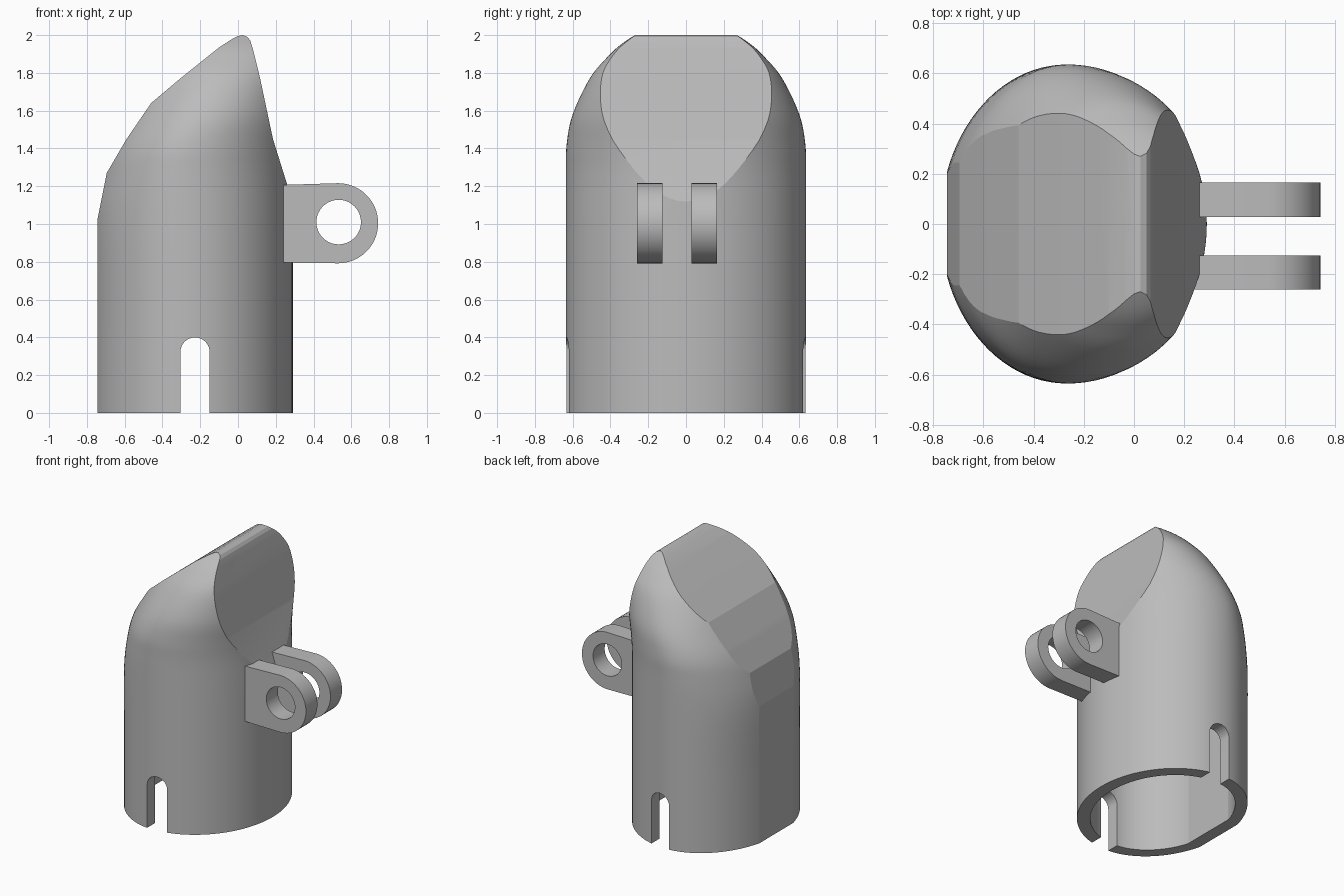
import bpy, bmesh
from math import sin, cos, pi

old = bpy.data.objects.get("Cube")
if old:
    bpy.data.objects.remove(old, do_unlink=True)

grey = bpy.data.materials.new("plain_grey")
grey.use_nodes = True
grey.diffuse_color = (0.5, 0.5, 0.5, 1)
grey.node_tree.nodes["Principled BSDF"].inputs["Base Color"].default_value = (0.5, 0.5, 0.5, 1)


def make(name, bm):
    bmesh.ops.recalc_face_normals(bm, faces=bm.faces)
    mesh = bpy.data.meshes.new(name)
    bm.to_mesh(mesh)
    bm.free()
    mesh.materials.append(grey)
    ob = bpy.data.objects.new(name, mesh)
    bpy.context.collection.objects.link(ob)
    return ob


def prism(name, outline, y0, y1):
    """Extrude an x-z outline along y."""
    bm = bmesh.new()
    face = bm.faces.new([bm.verts.new((x, y0, z)) for x, z in outline])
    ext = bmesh.ops.extrude_face_region(bm, geom=[face])
    verts = [v for v in ext["geom"] if isinstance(v, bmesh.types.BMVert)]
    bmesh.ops.translate(bm, verts=verts, vec=(0, y1 - y0, 0))
    return make(name, bm)


def arc(cx, cz, r, a0, a1, n):
    return [(cx + r * cos(a0 + (a1 - a0) * i / n), cz + r * sin(a0 + (a1 - a0) * i / n))
            for i in range(n + 1)]


def smooth_rows(rows, steps):
    """Catmull-Rom interpolation between section rows."""
    out = []
    for i in range(len(rows) - 1):
        quad = zip(rows[max(i - 1, 0)], rows[i], rows[i + 1], rows[min(i + 2, len(rows) - 1)])
        quad = list(quad)
        for s in range(steps):
            t = s / steps
            out.append([0.5 * (2 * b + (c - a) * t + (2 * a - 5 * b + 4 * c - d) * t * t
                               + (3 * b - a - 3 * c + d) * t ** 3) for a, b, c, d in quad])
    return out + [rows[-1]]


def loft(name, rows, x_min=-9, n=96):
    """Rows: height, centre x, reach to the right side, reach to the left side, half width."""
    bm = bmesh.new()
    rings = []
    for z, cx, neg, pos, w in rows:
        ring = []
        for i in range(n):
            c, s = cos(2 * pi * i / n), sin(2 * pi * i / n)
            ring.append(bm.verts.new((max(cx + c * (pos if c > 0 else neg), x_min), w * s, z)))
        rings.append(ring)
    for a, b in zip(rings, rings[1:]):
        for i in range(n):
            j = (i + 1) % n
            bm.faces.new((a[i], a[j], b[j], b[i]))
    bm.faces.new(rings[0])
    bm.faces.new(rings[-1])
    return make(name, bm)


def boolean(ob, cutter, operation):
    mod = ob.modifiers.new("cut", "BOOLEAN")
    mod.operation, mod.solver, mod.object = operation, "EXACT", cutter
    bpy.context.view_layer.objects.active = ob
    bpy.ops.object.modifier_apply(modifier=mod.name)
    bpy.data.objects.remove(cutter, do_unlink=True)


def shade(ob, angle):
    bpy.ops.object.select_all(action="DESELECT")
    ob.select_set(True)
    bpy.context.view_layer.objects.active = ob
    bpy.ops.object.shade_smooth_by_angle(angle=angle)


# Rounded sleeve whose section narrows and shifts towards the tip
sections = [
    (0, -.27, .5, .56, .635), (.55, -.27, .5, .56, .635), (1.02, -.27, .5, .56, .635),
    (1.27, -.27, .46, .56, .635), (1.42, -.25, .43, .55, .632), (1.58, -.18, .42, .5, .6),
    (1.77, -.09, .43, .43, .51), (1.88, -.05, .42, .42, .42), (1.95, -.03, .4, .4, .345),
    (2.02, -.02, .4, .4, .24)]
body = loft("hollow_body", smooth_rows(sections, 5))

# Faceted slanted tip
side = [(-.745, -.1), (-.745, 1.02), (-.695, 1.27), (-.59, 1.45), (-.46, 1.64), (-.3, 1.775),
        (-.1, 1.935), (-.03, 1.98), (0, 1.995), (.025, 2), (.05, 1.99), (.065, 1.97), (.078, 1.93),
        (.115, 1.78), (.185, 1.45), (.26, 1.21), (.4, .78), (.4, -.1)]
boolean(body, prism("tip_cutter", side, -1, 1), "INTERSECT")

# Open cavity with a flattened side wall
cavity = [(-.1, -.27, .42, .47, .545), (1.1, -.27, .42, .47, .545),
          (1.35, -.22, .33, .36, .5), (1.55, -.14, .2, .22, .4)]
boolean(body, loft("cavity_cutter", cavity, -.655), "DIFFERENCE")

# Round-topped slots through both walls
slot = [(-.305, -.1), (-.15, -.1)] + arc(-.2275, .322, .0775, 0, pi, 16)
boolean(body, prism("slot_cutter", slot, -1, 1), "DIFFERENCE")
shade(body, 0.17)

# Pair of hinge lugs with pin holes
for name, y0, y1 in (("front_hinge_lug", -.26, -.125), ("back_hinge_lug", .028, .165)):
    outline = [(.2, 1.206), (.2, .796)] + arc(.53, 1.004, .212, -pi / 2, pi / 2, 32)
    lug = prism(name, outline, y0, y1)
    hole = arc(.533, 1.01, .118, 0, 2 * pi, 40)[:-1]
    boolean(lug, prism("hole_cutter", hole, y0 - .1, y1 + .1), "DIFFERENCE")
    shade(lug, 0.5)
